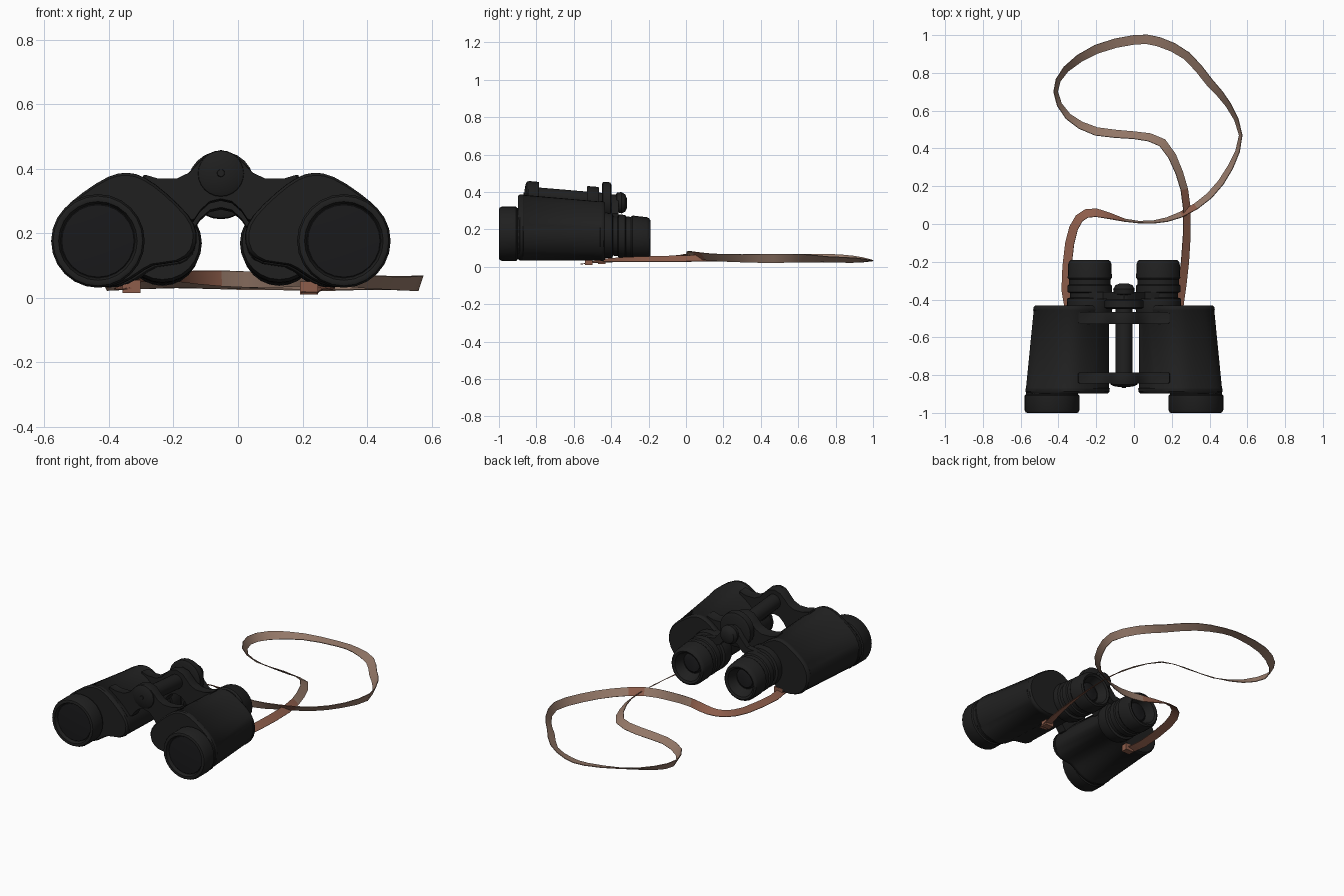
import bpy
from math import sin, cos, pi, radians
from mathutils import Vector

cube = bpy.data.objects.get("Cube")
if cube:
    bpy.data.objects.remove(cube)

MID = -0.053  # x of the hinge axis


def material(name, r, g, b):
    m = bpy.data.materials.new(name)
    m.use_nodes = True
    m.diffuse_color = (r, g, b, 1)
    bsdf = m.node_tree.nodes["Principled BSDF"]
    bsdf.inputs["Base Color"].default_value = (r, g, b, 1)
    bsdf.inputs["Roughness"].default_value = 0.7
    return m


BLACK = material("black_leather", 0.014, 0.014, 0.014)
GLASS = material("dark_glass", 0.010, 0.010, 0.011)
TAN = material("tan_strap", 0.30, 0.19, 0.14)
RUSSET = material("russet_strap", 0.27, 0.11, 0.07)


def loft(name, rings, mats, cap=True, angle=35):
    """Skin a series of closed rings and close both ends."""
    n = len(rings[0])
    verts = [v for ring in rings for v in ring]
    faces = []
    for i in range(len(rings) - 1):
        for j in range(n):
            k = (j + 1) % n
            faces.append((i * n + j, i * n + k, (i + 1) * n + k, (i + 1) * n + j))
    if cap:
        faces.append(tuple(range(n)))
        faces.append(tuple(range(len(verts) - n, len(verts))))
    mesh = bpy.data.meshes.new(name)
    mesh.from_pydata(verts, [], faces)
    for m in mats:
        mesh.materials.append(m)
    obj = bpy.data.objects.new(name, mesh)
    bpy.context.collection.objects.link(obj)
    bpy.ops.object.select_all(action='DESELECT')
    obj.select_set(True)
    bpy.context.view_layer.objects.active = obj
    bpy.ops.object.mode_set(mode='EDIT')
    bpy.ops.mesh.select_all(action='SELECT')
    bpy.ops.mesh.normals_make_consistent(inside=False)
    bpy.ops.object.mode_set(mode='OBJECT')
    bpy.ops.object.shade_smooth_by_angle(angle=radians(angle))
    return obj


def turned(name, x, z_at, profile, mat=BLACK, sides=24):
    """Lathe a (y, radius) profile about an axis running along y."""
    rings = [[(x + r * cos(2 * pi * i / sides), y, z_at(y) + r * sin(2 * pi * i / sides))
              for i in range(sides)] for y, r in profile]
    return loft(name, rings, [mat])


def spline(points, steps, closed):
    """Catmull-Rom samples through points of any dimension."""
    n = len(points)
    pick = (lambda i: points[i % n]) if closed else (lambda i: points[min(max(i, 0), n - 1)])
    out = []
    for i in range(n if closed else n - 1):
        p, q, r, s = (Vector(pick(i + d)) for d in (-1, 0, 1, 2))
        for k in range(steps):
            t = k / steps
            out.append(q + (r - p) * (t / 2) + (2 * p - 5 * q + 4 * r - s) * (t * t / 2)
                       + (3 * q - p - 3 * r + s) * (t ** 3 / 2))
    if not closed:
        out.append(Vector(points[-1]))
    return out


def hinge_z(y):
    return 0.385 - (y + 0.85) * 0.085


def eye_z(y):
    return 0.17 - (y + 0.45) * 0.08


# Housing cross-section: distance from the hinge axis, height
HOUSING = spline([(0.29, 0.388), (0.235, 0.372), (0.17, 0.325), (0.10, 0.255), (0.075, 0.20),
                  (0.085, 0.145), (0.13, 0.112), (0.21, 0.10), (0.26, 0.07), (0.31, 0.042),
                  (0.38, 0.032), (0.46, 0.056), (0.51, 0.115), (0.523, 0.19), (0.495, 0.265),
                  (0.43, 0.325), (0.35, 0.375)], 2, True)


def housing_ring(side, y, grow):
    t = (y + 0.88) / 0.45
    ring = []
    for u, z in HOUSING:
        u, z = 0.31 + (u - 0.31) * grow, 0.19 + (z - 0.19) * grow
        u = 0.075 + (u - 0.075) * (1 - 0.10 * t)
        z = 0.032 + (z - 0.032) * (1 - 0.11 * t)
        ring.append((MID + side * u, y, z))
    return ring


for side, label in ((1, "left"), (-1, "right")):
    # Prism housing with a raised seam near the front
    loft(label + "_housing", [housing_ring(side, y, g) for y, g in
         ((-0.897, 0.95), (-0.888, 0.99), (-0.872, 1.0), (-0.868, 0.985),
          (-0.46, 0.985), (-0.456, 1.0), (-0.442, 1.0), (-0.432, 0.96))], [BLACK])
    # Objective barrel with recessed lens
    x = MID + side * 0.381
    turned(label + "_objective", x, lambda y: 0.176,
           ((-0.87, 0.138), (-0.902, 0.138), (-0.908, 0.145), (-0.985, 0.145), (-0.997, 0.139),
            (-1.0, 0.132), (-0.998, 0.122), (-0.978, 0.115)))
    turned(label + "_front_lens", x, lambda y: 0.176,
           ((-0.976, 0.116), (-0.980, 0.112), (-0.984, 0.06)), GLASS)
    # Eyepiece with hollow cup
    x = MID + side * 0.181
    turned(label + "_eyepiece", x, eye_z,
           ((-0.47, 0.115), (-0.44, 0.122), (-0.395, 0.120), (-0.39, 0.106), (-0.365, 0.106),
            (-0.36, 0.117), (-0.325, 0.117), (-0.32, 0.109), (-0.295, 0.109), (-0.285, 0.117),
            (-0.21, 0.114), (-0.196, 0.108), (-0.19, 0.098), (-0.196, 0.086), (-0.25, 0.062)))
    turned(label + "_eye_lens", x, eye_z, ((-0.251, 0.06), (-0.244, 0.05)), GLASS)

# Hinge plates joining the housings
HALF_PLATE = ((0, 0.074), (0.045, 0.06), (0.075, 0.03), (0.10, 0.003), (0.14, -0.016),
              (0.20, -0.016), (0.24, -0.004), (0.25, -0.04), (0.20, -0.08), (0.11, -0.15),
              (0.085, -0.145), (0.065, -0.115), (0.035, -0.088), (0, -0.08))
PLATE = list(HALF_PLATE) + [(-u, z) for u, z in HALF_PLATE[-2:0:-1]]
for label, y0, y1 in (("front", -0.845, -0.785), ("rear", -0.53, -0.465)):
    loft(label + "_hinge_plate",
         [[(MID + u * g, y, hinge_z(y) + v * g) for u, v in PLATE]
          for y, g in ((y0, 0.97), (y0 + 0.008, 1), (y1 - 0.008, 1), (y1, 0.97))], [BLACK])

# Hinge axle, front cap and screw
turned("axle", MID, hinge_z, ((-0.80, 0.044), (-0.44, 0.044)))
turned("hinge_cap", MID, hinge_z, ((-0.835, 0.073), (-0.85, 0.07), (-0.858, 0.055), (-0.864, 0.02)))
turned("hinge_screw", MID, hinge_z, ((-0.86, 0.013), (-0.868, 0.011)), sides=12)

# Focus wheel and its knob
turned("focus_wheel", MID, hinge_z,
       ((-0.45, 0.09), (-0.443, 0.104), (-0.405, 0.104), (-0.398, 0.09)))
turned("focus_knob", MID, hinge_z,
       ((-0.40, 0.038), (-0.375, 0.038), (-0.37, 0.052), (-0.345, 0.057), (-0.325, 0.046), (-0.315, 0.024)))

# Arched bridge carrying the eyepieces
HALF_BRIDGE = ((0, 0.385), (0.04, 0.37), (0.07, 0.33), (0.11, 0.285), (0.18, 0.275), (0.21, 0.25),
               (0.13, 0.235), (0.08, 0.25), (0.045, 0.29), (0, 0.30))
BRIDGE = list(HALF_BRIDGE) + [(-u, z) for u, z in HALF_BRIDGE[-2:0:-1]]
loft("eyepiece_bridge", [[(MID + u, y, z) for u, z in BRIDGE] for y in (-0.397, -0.36)], [BLACK])

# Strap path: x, y, z and sideways tilt in degrees
PATH = ((0.22, -0.56, 0.014, 0), (0.24, -0.42, 0.035, 20), (0.27, -0.2, 0.04, 35),
        (0.28, 0.08, 0.045, 40), (0.24, 0.27, 0.05, 40), (0.15, 0.43, 0.05, 25),
        (0, 0.47, 0.045, 40), (-0.2, 0.49, 0.045, 30), (-0.35, 0.57, 0.045, 50),
        (-0.415, 0.7, 0.045, 65), (-0.36, 0.82, 0.045, 50), (-0.2, 0.925, 0.04, 20),
        (0, 0.975, 0.03, 8), (0.13, 0.965, 0.03, 10), (0.28, 0.89, 0.035, 30),
        (0.4, 0.75, 0.04, 35), (0.5, 0.63, 0.045, 55), (0.565, 0.47, 0.045, 72),
        (0.51, 0.3, 0.045, 55), (0.4, 0.15, 0.05, 50), (0.25, 0.05, 0.06, 55),
        (0.1, 0.01, 0.055, 75), (-0.05, 0.02, 0.06, 75), (-0.2, 0.06, 0.065, 30),
        (-0.29, 0.03, 0.06, 25), (-0.34, -0.1, 0.045, 20), (-0.36, -0.35, 0.035, 20),
        (-0.33, -0.47, 0.03, 10))
samples = spline(PATH, 2, False)
rings = []
for i, s in enumerate(samples):
    ahead, behind = samples[min(i + 1, len(samples) - 1)], samples[max(i - 1, 0)]
    run = (ahead - behind).to_3d()
    run.z = 0
    run.normalize()
    out = Vector((-run.y, run.x, 0))
    a = radians(s[3])
    across = (out * cos(a) + Vector((0, 0, sin(a)))) * 0.025
    thick = run.cross(across).normalized() * 0.002
    c = Vector(s[:3])
    rings.append([c + across + thick, c - across + thick, c - across - thick, c + across - thick])
strap = loft("neck_strap", rings, [TAN, RUSSET])
for f in strap.data.polygons:
    f.material_index = int(f.center.y < 0.22 and (f.center.x < -0.08 or f.center.y < 0.0
                                                  or 0.255 < f.center.x < 0.3))

# Folded strap ends under the housings
for label, x, y, z in (("left", 0.22, -0.52, 0.03), ("right", -0.33, -0.45, 0.035)):
    loft(label + "_strap_loop", [[(x + u * 0.028, y + d, z + v * 0.02) for u, v in
         ((-1, -1), (1, -1), (1, 1), (-1, 1))] for d in (-0.02, 0.02)], [RUSSET])
